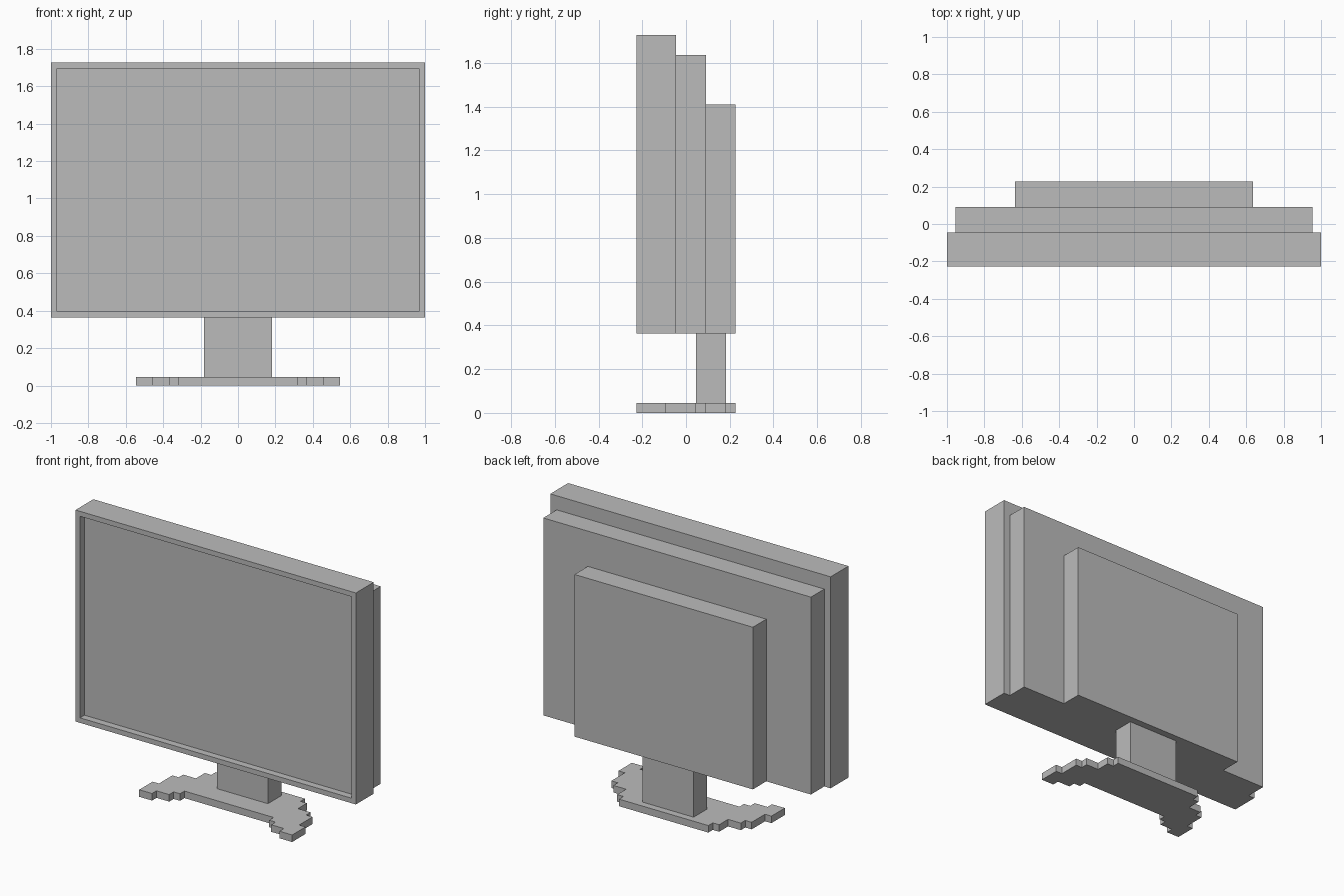
import bpy
import bmesh

U = 1 / 22  # size of one block

cube = bpy.data.objects.get("Cube")
if cube:
    bpy.data.objects.remove(cube, do_unlink=True)

# Single plain grey
grey = bpy.data.materials.new("plain grey")
grey.use_nodes = True
grey.diffuse_color = (0.5, 0.5, 0.5, 1)
grey.node_tree.nodes["Principled BSDF"].inputs["Base Color"].default_value = (0.5, 0.5, 0.5, 1)


def finish(name, bm):
    """Scale block units to model size and add the object."""
    bmesh.ops.scale(bm, vec=(U, U, U), verts=bm.verts)
    bmesh.ops.recalc_face_normals(bm, faces=bm.faces)
    mesh = bpy.data.meshes.new(name)
    bm.to_mesh(mesh)
    bm.free()
    mesh.materials.append(grey)
    obj = bpy.data.objects.new(name, mesh)
    bpy.context.collection.objects.link(obj)
    return obj


def box(half_width, y0, y1, z0, z1):
    """Box centred on x = 0, in block units."""
    bm = bmesh.new()
    bmesh.ops.create_cube(bm, size=1)
    bmesh.ops.scale(bm, vec=(2 * half_width, y1 - y0, z1 - z0), verts=bm.verts)
    bmesh.ops.translate(bm, vec=(0, (y0 + y1) / 2, (z0 + z1) / 2), verts=bm.verts)
    return bm


# Screen frame with a recessed display
bm = box(22, -5, -1, 8, 38)
bm.normal_update()
front = min(bm.faces, key=lambda f: f.calc_center_median().y)
bmesh.ops.inset_region(bm, faces=[front], thickness=1)
display = bmesh.ops.extrude_face_region(bm, geom=[front])["geom"]
bmesh.ops.translate(bm, vec=(0, 1, 0),
                    verts=[v for v in display if isinstance(v, bmesh.types.BMVert)])
if front.is_valid:
    bmesh.ops.delete(bm, geom=[front], context="FACES_ONLY")
finish("screen_frame", bm)

# Stepped rear housing and neck
finish("rear_housing", box(21, -1, 2, 8, 36))
finish("rear_bulge", box(14, 2, 5, 8, 31))
finish("neck", box(4, 1, 4, 1, 8))

# Stepped foot: half outline from front centre to back centre, mirrored
half = [(7, -2), (7, -3), (8, -3), (8, -4), (10, -4), (10, -5), (12, -5),
        (12, -2), (11, -2), (11, 1), (10, 1), (10, 2), (8, 2), (8, 4), (7, 4), (7, 5)]
outline = half + [(-x, y) for x, y in reversed(half)]
bm = bmesh.new()
base = bm.faces.new([bm.verts.new((x, y, 0)) for x, y in outline])
top = bmesh.ops.extrude_face_region(bm, geom=[base], use_keep_orig=True)["geom"]
bmesh.ops.translate(bm, vec=(0, 0, 1),
                    verts=[v for v in top if isinstance(v, bmesh.types.BMVert)])
finish("foot", bm)
